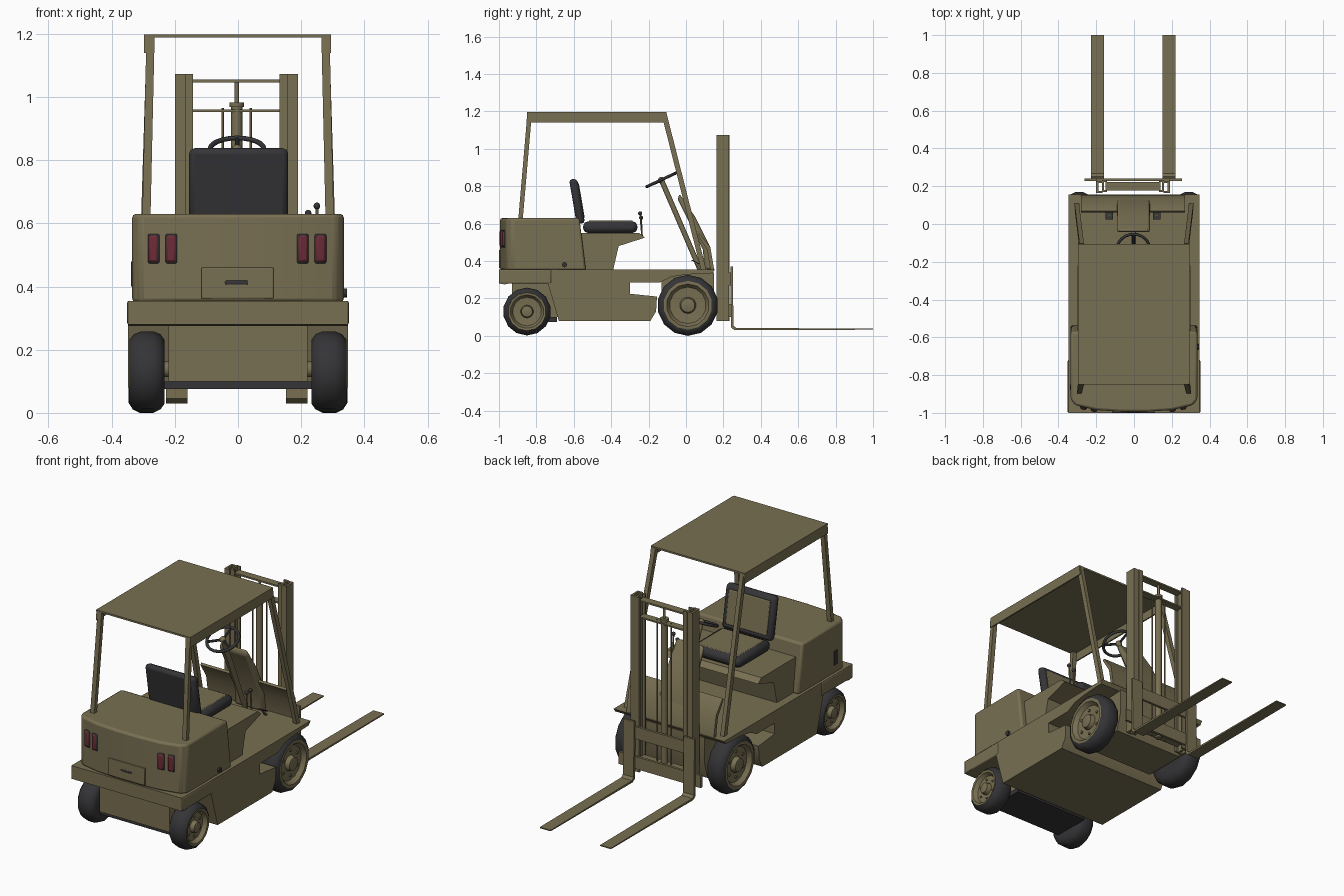
import bpy, bmesh, math
from mathutils import Vector

if "Cube" in bpy.data.objects:
    bpy.data.objects.remove(bpy.data.objects["Cube"])

def material(name, rgb):
    m = bpy.data.materials.new(name)
    m.diffuse_color = (*rgb, 1)
    m.use_nodes = True
    m.node_tree.nodes["Principled BSDF"].inputs["Base Color"].default_value = m.diffuse_color
    return m

OLIVE = material("olive paint", (0.19, 0.16, 0.085))
DARK = material("dark rubber", (0.035, 0.035, 0.038))
RED = material("red lens", (0.15, 0.025, 0.038))

def finish(name, bm, mats, bevel=0.0, smooth=30, segs=2):
    bmesh.ops.recalc_face_normals(bm, faces=bm.faces)
    me = bpy.data.meshes.new(name)
    bm.to_mesh(me)
    bm.free()
    ob = bpy.data.objects.new(name, me)
    bpy.context.collection.objects.link(ob)
    for m in mats:
        me.materials.append(m)
    if bevel:
        b = ob.modifiers.new("bevel", 'BEVEL')
        b.width, b.segments, b.limit_method = bevel, segs, 'ANGLE'
    bpy.ops.object.select_all(action='DESELECT')
    ob.select_set(True)
    bpy.context.view_layer.objects.active = ob
    bpy.ops.object.shade_smooth_by_angle(angle=math.radians(smooth))
    return ob

def loft(name, a, b, mat=OLIVE, bevel=0.0, smooth=30):
    """Solid between two matching rings of points."""
    bm = bmesh.new()
    va, vb = [bm.verts.new(p) for p in a], [bm.verts.new(p) for p in b]
    bm.faces.new(va)
    bm.faces.new(vb[::-1])
    n = len(a)
    for i in range(n):
        bm.faces.new((va[i], vb[i], vb[(i + 1) % n], va[(i + 1) % n]))
    return finish(name, bm, [mat], bevel, smooth)

def side_prism(name, prof, x0, x1, mat=OLIVE, bevel=0.0):
    return loft(name, [(x0, y, z) for y, z in prof], [(x1, y, z) for y, z in prof], mat, bevel)

def up_prism(name, prof, z0, z1, mat=OLIVE):
    return loft(name, [(x, y, z0) for x, y in prof], [(x, y, z1) for x, y in prof], mat)

def box(name, x, y, z, mat=OLIVE, bevel=0.0):
    ring = [(y[0], z[0]), (y[1], z[0]), (y[1], z[1]), (y[0], z[1])]
    return side_prism(name, ring, x[0], x[1], mat, bevel)

def beam(name, p, q, wx, wy, mat=OLIVE):
    c = [(-wx, -wy), (wx, -wy), (wx, wy), (-wx, wy)]
    return loft(name, [(p[0] + a, p[1] + b, p[2]) for a, b in c],
                [(q[0] + a, q[1] + b, q[2]) for a, b in c], mat)

def rod(name, p, q, r, mat=OLIVE, n=12):
    p, q = Vector(p), Vector(q)
    rot = (q - p).to_track_quat('Z', 'Y')
    ring = [rot @ Vector((r * math.cos(2 * math.pi * i / n), r * math.sin(2 * math.pi * i / n), 0)) for i in range(n)]
    return loft(name, [p + v for v in ring], [q + v for v in ring], mat, smooth=40)

def ball(name, c, r, mat=DARK):
    bm = bmesh.new()
    bmesh.ops.create_uvsphere(bm, u_segments=10, v_segments=7, radius=r)
    bmesh.ops.translate(bm, verts=bm.verts, vec=c)
    return finish(name, bm, [mat], smooth=60)

def wheel(name, side, y, z, R, xi, xo, n=14):
    """Tyre, dished rim and hub turned around the x axis; dark outside rim ring."""
    w = xo - xi
    prof = [(xi, .5), (xi, .78), (xi + .12 * w, .93), (xi + .32 * w, 1), (xo - .32 * w, 1),
            (xo - .12 * w, .93), (xo, .8), (xo - .02 * w, .7), (xo - .22 * w, .6),
            (xo - .25 * w, .27), (xo - .03 * w, .23), (xo, .15)]
    bm = bmesh.new()
    rings = [[bm.verts.new((side * x, y + R * r * math.sin(2 * math.pi * i / n),
                            z + R * r * math.cos(2 * math.pi * i / n))) for i in range(n)] for x, r in prof]
    for k in range(len(rings) - 1):
        for i in range(n):
            j = (i + 1) % n
            f = bm.faces.new((rings[k][i], rings[k][j], rings[k + 1][j], rings[k + 1][i]))
            f.material_index = 0 if k < 6 else 1
    bm.faces.new(rings[0])
    bm.faces.new(rings[-1]).material_index = 1
    finish(name, bm, [DARK, OLIVE], smooth=45)
    # wheel nuts
    for i in range(6):
        a = math.pi * i / 3
        c = (y + .44 * R * math.sin(a), z + .44 * R * math.cos(a))
        rod(name + "_nut", (side * (xo - .27 * w), *c), (side * (xo - .18 * w), *c), .05 * R, OLIVE, 6)

# chassis: side profile with wheel arches and step notch
chassis = [(-1, .355), (-1, .28), (-.97, .275), (-.92, .285), (-.74, .285), (-.68, .08), (-.19, .08),
           (-.16, .13), (-.155, .21), (-.3, .225), (-.3, .285), (-.14, .285), (-.08, .315),
           (0, .328), (.14, .335), (.155, .355)]
side_prism("chassis", chassis, -.348, .348)
box("rear_bumper", (-.351, .351), (-1, -.72), (.28, .355), bevel=.006)
box("rear_axle_housing", (-.22, .22), (-.93, -.67), (.1, .3))
box("rear_skid", (-.235, .235), (-.91, -.69), (.075, .1), DARK)
side_prism("front_axle_housing", [(-.13, .1), (.12, .1), (.15, .2), (.15, .34), (-.13, .34)], -.22, .22)
rod("front_axle", (-.26, .01, .163), (.26, .01, .163), .035)
rod("rear_axle", (-.26, -.85, .138), (.26, -.85, .138), .025)

# wheels
for s, lab in ((-1, "left"), (1, "right")):
    wheel("front_wheel_" + lab, s, .01, .163, .163, .232, .347)
    wheel("rear_wheel_" + lab, s, -.85, .13, .128, .232, .343)

# rear counterweight body with curved back
half = [(.335, -.93), (.31, -.96), (.2, -.985), (.07, -.994)]
back = half + [(-x, y) for x, y in half[::-1]]
loft("counterweight", [(x, y, .35) for x, y in [(.335, -.535)] + back + [(-.335, -.535)]],
     [(x, y, .63) for x, y in [(.335, -.57)] + back + [(-.335, -.57)]], bevel=.012)
box("rear_panel", (-.116, .112), (-.999, -.99), (.362, .46), bevel=.003)
box("rear_handle", (-.042, .034), (-1.0, -.99), (.405, .42), DARK, .004)
rod("filler_cap", (.33, -.65, .38), (.345, -.65, .38), .014, DARK)
box("side_vent", (-.339, -.33), (-.88, -.85), (.4, .48), DARK)

# tail lights, turned to follow the curved back
for s in (-1, 1):
    for x, y in ((.264, -.972), (.208, -.984)):
        for nm, w, h, d, m in (("light_frame", .019, .047, .006, DARK), ("tail_light", .016, .043, .011, RED)):
            ob = box(nm, (-w, w), (-d, d), (-h, h), m, .008)
            ob.location = (s * x - .003, y, .52)
            ob.rotation_euler = (0, 0, s * math.radians(13))

# seat deck with overhanging front lip
side_prism("seat_deck", [(-.535, .35), (-.39, .35), (-.36, .48), (-.22, .525), (-.25, .55), (-.57, .55)], -.3, .3)

# seat
box("seat_cushion", (-.153, .157), (-.55, -.26), (.55, .612), DARK, .025)
box("cushion_cover", (-.128, .132), (-.52, -.285), (.609, .616), OLIVE, .004)
for nm, x, d0, d1, z0, z1, m, b in (("seat_back", .157, -.035, .01, .6, .838, DARK, .018),
                                    ("back_cover", .13, .006, .014, .63, .815, OLIVE, .004)):
    y = lambda z: -.55 - (z - .6) * .17
    side_prism(nm, [(y(z0) + d0, z0), (y(z0) + d1, z0), (y(z1) + d1, z1), (y(z1) + d0, z1)],
               -x + .002, x + .002, m, b)

# dashboard and steering
side_prism("dash_panel", [(.07, .55), (.13, .475), (.15, .355), (.13, .355), (.113, .46), (.062, .54)], -.28, .27)
cowl = [(-.035, .76), (.05, .635), (.13, .475), (.14, .355), (.1, .355), (.09, .46), (-.045, .73)]
side_prism("steering_cowl", cowl, -.09, .085, bevel=.012)
rod("steering_column", (-.003, .075, .355), (-.003, -.13, .83), .014)
bpy.ops.mesh.primitive_torus_add(major_radius=.086, minor_radius=.008, major_segments=24, minor_segments=8,
                                 location=(-.003, -.132, .834), rotation=(math.radians(25), 0, 0))
ring = bpy.context.object
ring.name = "steering_wheel"
ring.data.materials.append(DARK)
bpy.ops.object.shade_smooth_by_angle(angle=math.radians(60))
hub = Vector((-.003, -.132, .832))
for a in (90, 210, 330):
    c, s = math.cos(math.radians(a)), math.sin(math.radians(a))
    rod("steering_spoke", hub, hub + Vector((c * .085, s * .077, s * .036)), .007, DARK, 6)
ball("steering_hub", hub, .018, OLIVE)

# levers and pedals
for x, y, z in ((.25, -.245, .655), (.222, -.24, .632)):
    rod("lever", (x, -.235, .53), (x, y, z), .005, OLIVE, 6)
    ball("lever_knob", (x, y, z), .011)
for x in (.12, -.13):
    beam("pedal_arm", (x, .08, .355), (x, .045, .4), .006, .006)
    beam("pedal", (x, .07, .385), (x, .03, .405), .02, .006, DARK)

# overhead guard
box("roof_panel", (-.297, .293), (-.85, -.105), (1.188, 1.198))
for x in (-.297, .287):
    side_prism("roof_rail", [(-.853, 1.14), (-.098, 1.14), (-.108, 1.198), (-.848, 1.198)], x, x + .008)
for s in (-1, 1):
    beam("rear_post", (s * .29, -.885, .62), (s * .277, -.836, 1.19), .013, .012)
    beam("front_post", (s * .303, .095, .35), (s * .277, -.118, 1.19), .012, .014)

# mast: nested channels, cross bars, lift cylinder and chains
def channel(name, s, xi, xo, y0, y1, t):
    pts = [(xi, y0), (xo, y0), (xo, y1), (xi, y1), (xi, y1 - t), (xo - t, y1 - t), (xo - t, y0 + t), (xi, y0 + t)]
    up_prism(name, [(s * x - .005, y) for x, y in pts], .08, 1.073)

for s in (-1, 1):
    channel("outer_mast", s, .162, .195, .163, .228, .012)
    channel("inner_mast", s, .137, .164, .17, .232, .01)
    rod("lift_chain", (s * .044 - .004, .2, .1), (s * .044 - .004, .2, .965), .004, OLIVE, 6)
for z, h in ((1.046, .009), (.953, .008), (.11, .05)):
    box("mast_crossbar", (-.15, .14), (.178, .222), (z, z + h))
rod("lift_cylinder", (-.004, .2, .1), (-.004, .2, .97), .018)
rod("cylinder_cap", (-.004, .2, .968), (-.004, .2, .982), .023)
rod("lift_rod", (-.004, .2, .98), (-.004, .2, 1.05), .007)

# fork carriage and forks
box("carriage_upper_bar", (-.2, .19), (.228, .242), (.27, .34))
box("carriage_lower_bar", (-.262, .255), (.228, .242), (.1, .17))
fork = [(.238, .37), (.25, .37), (.254, .055), (.268, .042), (1, .039), (1, .033), (.26, .03), (.24, .045)]
for x in (-.228, .152):
    side_prism("fork", fork, x, x + .068)
